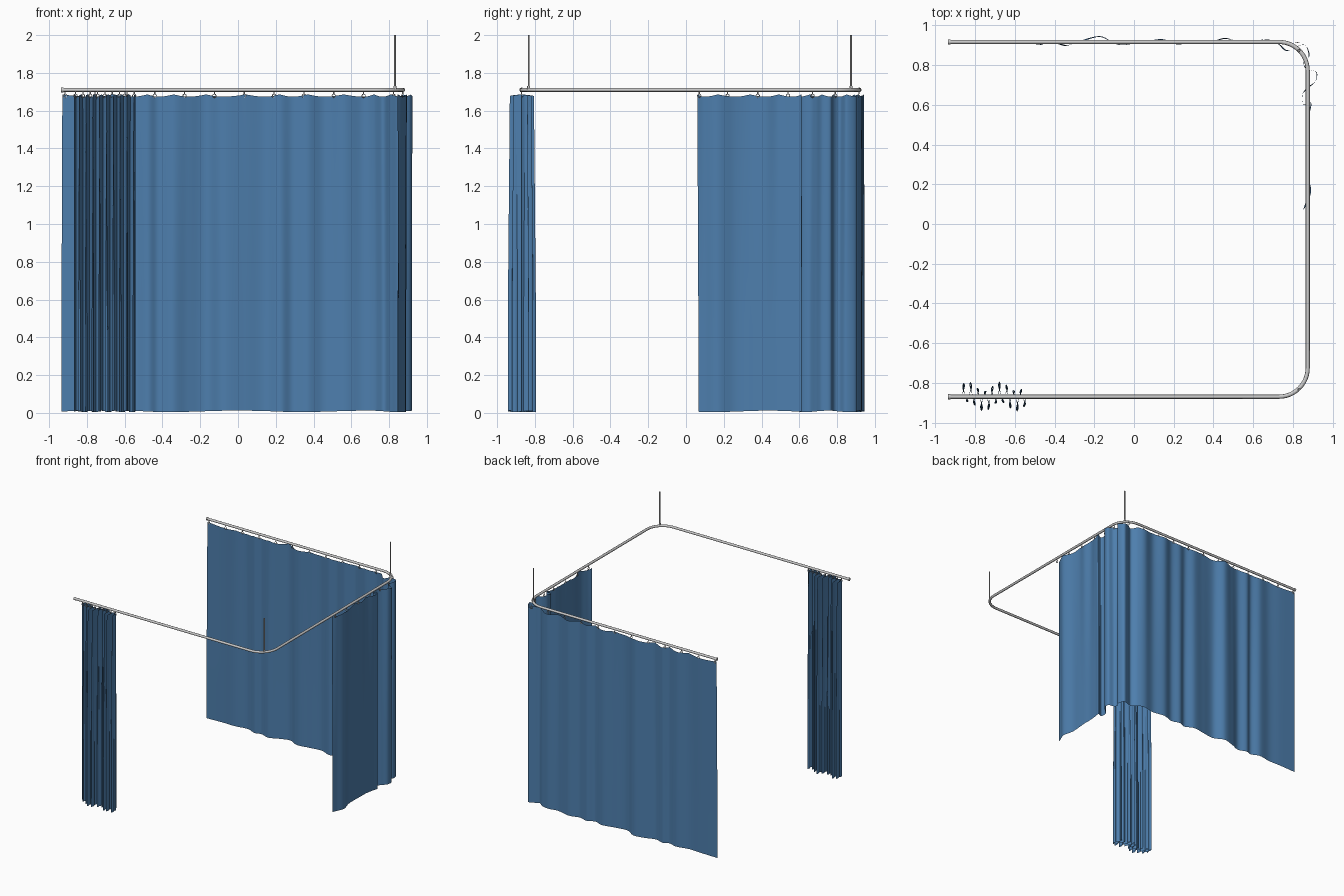
import bpy, bmesh, math, random
from mathutils import Vector

if "Cube" in bpy.data.objects:
    bpy.data.objects.remove(bpy.data.objects["Cube"])

random.seed(4)
RAIL_Z = 1.71
blue = bpy.data.materials.new("blue_fabric")
blue.diffuse_color = (0.075, 0.21, 0.42, 1)
blue.use_nodes = True
blue.node_tree.nodes["Principled BSDF"].inputs["Base Color"].default_value = blue.diffuse_color


def finish(name, bm, mat=None):
    me = bpy.data.meshes.new(name)
    bm.to_mesh(me)
    bm.free()
    ob = bpy.data.objects.new(name, me)
    bpy.context.collection.objects.link(ob)
    if mat:
        me.materials.append(mat)
    bpy.ops.object.select_all(action='DESELECT')
    ob.select_set(True)
    bpy.context.view_layer.objects.active = ob
    bpy.ops.object.shade_smooth_by_angle(angle=math.radians(50))
    return ob


def tube(name, pts, r, sides=12):
    cu = bpy.data.curves.new(name, 'CURVE')
    cu.dimensions = '3D'
    cu.bevel_depth = r
    cu.bevel_resolution = sides // 4 - 1
    cu.use_fill_caps = True
    sp = cu.splines.new('POLY')
    sp.points.add(len(pts) - 1)
    for p, c in zip(sp.points, pts):
        p.co = (*c, 1)
    sp.use_smooth = True
    ob = bpy.data.objects.new(name, cu)
    bpy.context.collection.objects.link(ob)
    return ob


def spline(pts, steps):
    """Catmull-Rom curve through 2D points."""
    P = [Vector(p) for p in pts]
    P = [2 * P[0] - P[1]] + P + [2 * P[-1] - P[-2]]
    out = []
    for i in range(1, len(P) - 2):
        a, b, c, d = P[i - 1:i + 3]
        for k in range(steps):
            t = k / steps
            out.append(0.5 * (2 * b + (c - a) * t + (2 * a - 5 * b + 4 * c - d) * t * t
                              + (3 * b - a - 3 * c + d) * t ** 3))
    out.append(P[-2])
    return out


def curtain(name, top, bottom, hooks, sag, rows=24):
    """Cloth sheet lofted from a top outline to a bottom outline."""
    bm = bmesh.new()
    n = len(top)
    grid = []
    for r in range(rows + 1):
        v = (r / rows) ** 1.6
        row = []
        for i in range(n):
            u = i / (n - 1)
            p = top[i].lerp(bottom[i], min(1, v * 1.4))
            zt = 1.686 - sag * abs(math.sin(math.pi * hooks * u))
            zb = 0.008 + 0.004 * math.sin(u * 31)
            row.append(bm.verts.new((p.x, p.y, zt + (zb - zt) * v)))
        grid.append(row)
    for a, b in zip(grid, grid[1:]):
        for i in range(n - 1):
            bm.faces.new((a[i], b[i], b[i + 1], a[i + 1]))
    return finish(name, bm, blue)


def hook_set(name, places):
    """Small ring with a glider stem under the rail at each place."""
    bm = bmesh.new()
    for x, y, ang in places:
        R, r, N, M = 0.009, 0.0022, 12, 6
        ring = []
        for i in range(N):
            a = 2 * math.pi * i / N
            loop = []
            for j in range(M):
                b = 2 * math.pi * j / M
                d, h = (R + r * math.cos(b)) * math.cos(a), r * math.sin(b)
                loop.append(bm.verts.new((x + d * math.cos(ang) - h * math.sin(ang),
                                          y + d * math.sin(ang) + h * math.cos(ang),
                                          1.679 + (R + r * math.cos(b)) * math.sin(a))))
            ring.append(loop)
        for i in range(N):
            for j in range(M):
                bm.faces.new((ring[i][j], ring[(i + 1) % N][j],
                              ring[(i + 1) % N][(j + 1) % M], ring[i][(j + 1) % M]))
        stem = bmesh.ops.create_cone(bm, cap_ends=True, segments=8, radius1=0.003,
                                     radius2=0.003, depth=0.016)
        bmesh.ops.translate(bm, verts=stem['verts'], vec=(x, y, 1.695))
    return finish(name, bm)


# U-shaped rail with rounded corners
def corner(cx, cy, a0, r=0.145):
    return [(cx + r * math.cos(math.radians(a0 - 7.5 * k)),
             cy + r * math.sin(math.radians(a0 - 7.5 * k)), RAIL_Z) for k in range(13)]


path = [(-0.935, 0.917, RAIL_Z)] + corner(0.73, 0.772, 90) + corner(0.73, -0.725, 0) + [(-0.935, -0.87, RAIL_Z)]
tube("rail", path, 0.0105)

# Rail end stops and ceiling rods at the two corners
for label, y in (("back", 0.917), ("front", -0.87)):
    tube(f"{label}_rail_end", [(-0.938, y, RAIL_Z), (-0.925, y, RAIL_Z)], 0.013)
for label, y in (("back", 0.874), ("front", -0.833)):
    tube(f"{label}_ceiling_rod", [(0.831, y, RAIL_Z), (0.831, y, 2.0)], 0.0045)
    tube(f"{label}_rod_collar", [(0.831, y, 1.712), (0.831, y, 1.73)], 0.008)

# Long drawn curtain: loose folds along the back, deeper ones round the corner
folds = [(-0.93, 0.915), (-0.78, 0.916), (-0.66, 0.91), (-0.56, 0.923), (-0.48, 0.905),
         (-0.42, 0.922), (-0.34, 0.902), (-0.26, 0.92), (-0.17, 0.942), (-0.08, 0.906),
         (0.04, 0.914), (0.14, 0.927), (0.22, 0.908), (0.29, 0.924), (0.37, 0.912),
         (0.46, 0.937), (0.56, 0.909), (0.66, 0.931), (0.72, 0.91), (0.765, 0.872),
         (0.81, 0.89), (0.86, 0.902), (0.885, 0.85), (0.853, 0.815), (0.875, 0.78),
         (0.92, 0.765), (0.915, 0.72), (0.875, 0.69), (0.85, 0.655), (0.852, 0.605),
         (0.892, 0.61), (0.885, 0.56), (0.867, 0.49), (0.878, 0.42), (0.864, 0.34),
         (0.87, 0.26), (0.892, 0.17), (0.87, 0.1), (0.845, 0.06)]
top = spline(folds, 8)
low = spline([(x + random.uniform(-.008, .006), y + random.uniform(-.006, .006)) for x, y in folds], 8)
curtain("long_curtain", top, low, 19, 0.012)

# Bunched curtain: tight looping pleats
loops = 9


def pleats(amp, swing):
    pts = []
    for i in range(loops * 8 + 1):
        ph = 2 * math.pi * i / 8
        k = 0.75 + 0.25 * math.sin(i * 0.61 + 1)
        pts.append((-0.705 + 0.325 * (i / (loops * 8) - 0.5) + swing * math.sin(2 * ph),
                    -0.869 + amp * k * math.sin(ph) + 0.008 * math.sin(i * 0.17)))
    return spline(pts, 4)


curtain("bunched_curtain", pleats(0.058, 0.004), pleats(0.069, 0.011), 9, 0.012)

# Hooks along the rail
back = [(-0.915 + 0.158 * k, 0.915, 0) for k in range(12)]
side = [(0.872, y, math.pi / 2) for y in (0.79, 0.67, 0.54, 0.38, 0.22, 0.07)]
hook_set("long_curtain_hooks", back + side)
hook_set("bunched_curtain_hooks", [(-0.86 + 0.0388 * k, -0.87, 0) for k in range(9)])
